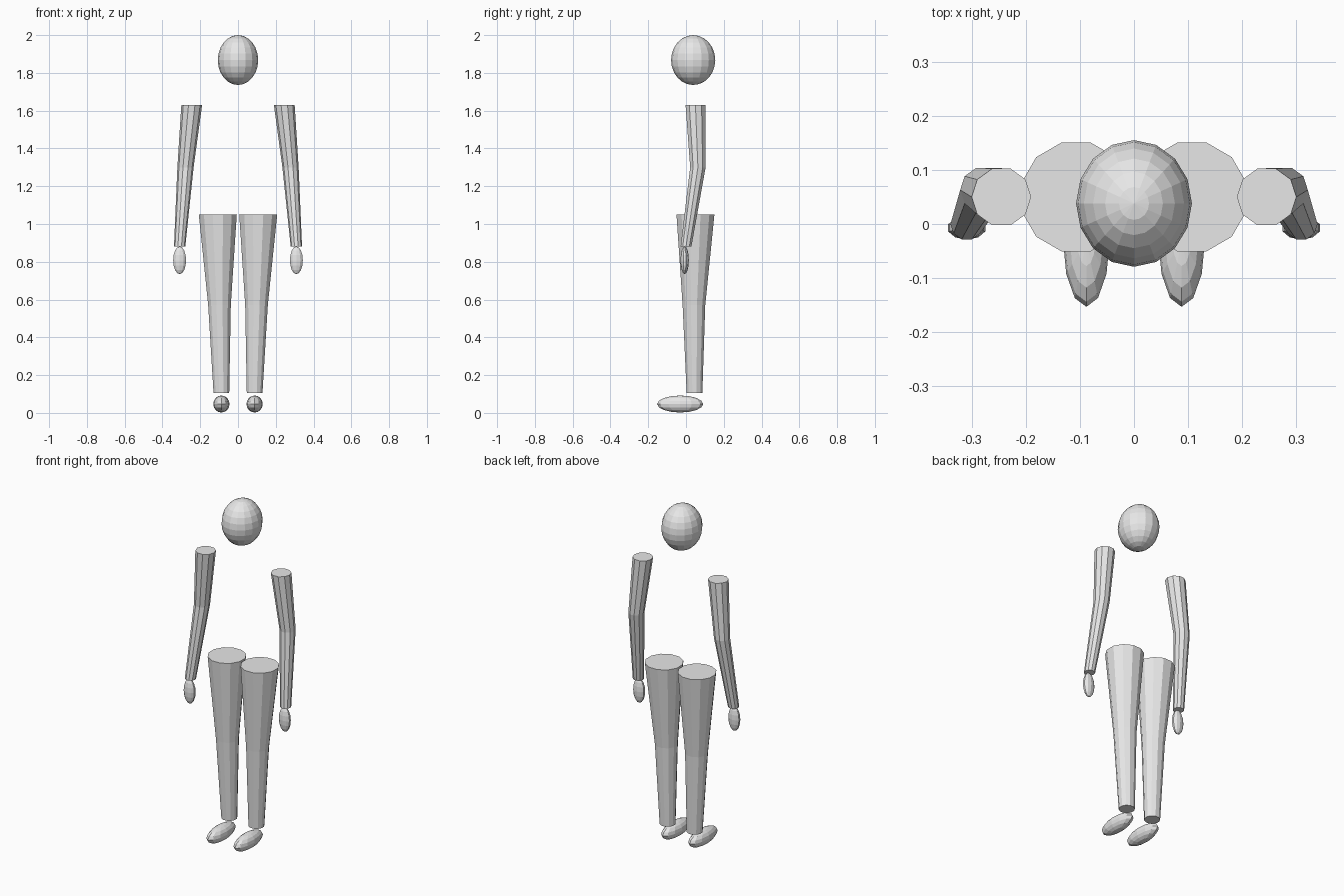
import bpy
import bmesh
from math import cos, sin, pi
from mathutils import Matrix, Vector

cube = bpy.data.objects.get("Cube")
if cube:
    bpy.data.objects.remove(cube, do_unlink=True)

grey = bpy.data.materials.new("plain_grey")
grey.use_nodes = True
colour = (0.8, 0.8, 0.8, 1)
grey.diffuse_color = colour
grey.node_tree.nodes["Principled BSDF"].inputs["Base Color"].default_value = colour


def finish(name, bm):
    bmesh.ops.recalc_face_normals(bm, faces=bm.faces)
    mesh = bpy.data.meshes.new(name)
    bm.to_mesh(mesh)
    bm.free()
    mesh.materials.append(grey)
    bpy.context.collection.objects.link(bpy.data.objects.new(name, mesh))


def ellipsoid(name, centre, radii, segments, rings):
    bm = bmesh.new()
    place = Matrix.Translation(centre) @ Matrix.Diagonal((*radii, 1))
    bmesh.ops.create_uvsphere(bm, u_segments=segments, v_segments=rings,
                              radius=1, matrix=place)
    finish(name, bm)


def limb(name, side, joints, sides, turn=0):
    """Capped tube through level rings given as (x, y, z, radius)."""
    bm = bmesh.new()
    loops = []
    for x, y, z, r in joints:
        angles = [2 * pi * i / sides + turn for i in range(sides)]
        loops.append([bm.verts.new(Vector((side * (x + r * cos(a)), y + r * sin(a), z)))
                      for a in angles])
    for upper, lower in zip(loops, loops[1:]):
        for i in range(sides):
            j = (i + 1) % sides
            bm.faces.new((upper[i], upper[j], lower[j], lower[i]))
    bm.faces.new(loops[0])
    bm.faces.new(loops[-1])
    finish(name, bm)


# Shoulder, elbow, wrist and hip, knee, ankle
ARM = [(0.245, 0.05, 1.63, 0.055), (0.278, 0.063, 1.3, 0.043), (0.309, 0.0, 0.88, 0.03)]
LEG = [(0.107, 0.05, 1.05, 0.104), (0.098, 0.042, 0.57, 0.062), (0.088, 0.045, 0.105, 0.043)]

ellipsoid("head", (0, 0.038, 1.868), (0.107, 0.117, 0.132), 16, 12)

for side, label in ((1, "left"), (-1, "right")):
    limb(label + "_arm", side, ARM, 10)
    ellipsoid(label + "_hand", (side * 0.309, -0.007, 0.808), (0.036, 0.022, 0.073), 10, 8)
    limb(label + "_leg", side, LEG, 12, pi / 12)
    ellipsoid(label + "_foot", (side * 0.088, -0.031, 0.047), (0.043, 0.122, 0.045), 12, 8)
